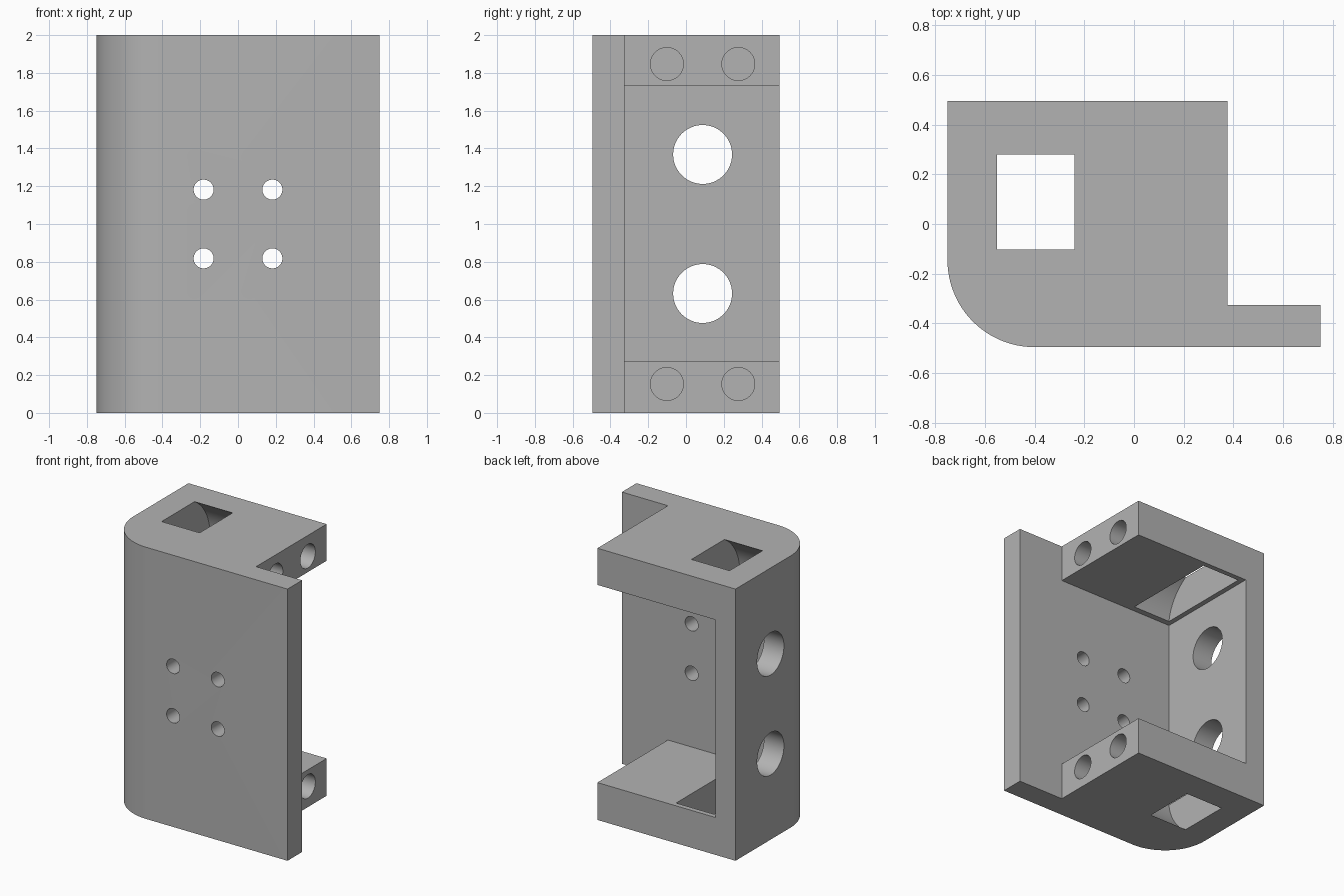
import bpy, bmesh, math
from mathutils import Vector, Matrix

cube = bpy.data.objects.get("Cube")
if cube:
    bpy.data.objects.remove(cube, do_unlink=True)

GREY = (0.45, 0.45, 0.45, 1.0)
mat = bpy.data.materials.new("plain grey")
mat.use_nodes = True
mat.diffuse_color = GREY
mat.node_tree.nodes["Principled BSDF"].inputs["Base Color"].default_value = GREY


def new_object(name, bm):
    bmesh.ops.recalc_face_normals(bm, faces=bm.faces)
    mesh = bpy.data.meshes.new(name)
    bm.to_mesh(mesh)
    bm.free()
    mesh.materials.append(mat)
    obj = bpy.data.objects.new(name, mesh)
    bpy.context.collection.objects.link(obj)
    return obj


def box(name, x, y, z):
    bm = bmesh.new()
    lo, hi = Vector((x[0], y[0], z[0])), Vector((x[1], y[1], z[1]))
    size = hi - lo
    bmesh.ops.create_cube(bm, size=1, matrix=Matrix.Translation((lo + hi) / 2)
                          @ Matrix.Diagonal((size.x, size.y, size.z, 1)))
    return new_object(name, bm)


def rod(name, start, end, radius, sides=64):
    a, b = Vector(start), Vector(end)
    turn = (b - a).to_track_quat('Z', 'Y').to_matrix().to_4x4()
    bm = bmesh.new()
    bmesh.ops.create_cone(bm, cap_ends=True, segments=sides, radius1=radius, radius2=radius,
                          depth=(b - a).length, matrix=Matrix.Translation((a + b) / 2) @ turn)
    return new_object(name, bm)


def apply_boolean(target, tool, operation):
    mod = target.modifiers.new(operation, 'BOOLEAN')
    mod.operation, mod.object, mod.solver = operation, tool, 'EXACT'
    bpy.context.view_layer.objects.active = target
    bpy.ops.object.modifier_apply(modifier=mod.name)
    bpy.data.objects.remove(tool, do_unlink=True)


# Outline with one rounded corner, extruded upright
W, D, H = 0.75, 0.495, 2.0
R = 0.35
STEP, FRONT_IN = 0.375, -0.325
outline = [(STEP, D), (-W, D)]
for i in range(25):
    a = math.pi + i / 24 * math.pi / 2
    outline.append((-W + R + R * math.cos(a), -D + R + R * math.sin(a)))
outline += [(W, -D), (W, FRONT_IN), (STEP, FRONT_IN)]
bm = bmesh.new()
face = bm.faces.new([bm.verts.new((x, y, 0)) for x, y in outline])
top = bmesh.ops.extrude_face_region(bm, geom=[face])
bmesh.ops.translate(bm, vec=(0, 0, H),
                    verts=[v for v in top["geom"] if isinstance(v, bmesh.types.BMVert)])
bracket = new_object("bracket_body", bm)

# Cavity open to the back and the side
LOW, HIGH = 0.275, 1.73
apply_boolean(bracket, box("cavity", (-0.587, 1), (FRONT_IN, 1), (LOW, HIGH)), 'DIFFERENCE')

MID_Y = 0.088
for s in (-1, 1):
    # Wheel clearance slots through the end plates
    z = 1 + s * 0.68
    apply_boolean(bracket, rod("wheel_slot", (-0.55, MID_Y, z), (-0.24, MID_Y, z), 0.373, 96),
                  'DIFFERENCE')
    # Large round holes in the side wall
    z = 1 + s * 0.368
    apply_boolean(bracket, rod("axle_hole", (-1, MID_Y, z), (-0.45, MID_Y, z), 0.156), 'DIFFERENCE')
    for t in (-1, 1):
        # Blind bores in the ends of the plates
        y, z = MID_Y + t * 0.189, 1 + s * 0.847
        apply_boolean(bracket, rod("end_bore", (0, y, z), (0.5, y, z), 0.087), 'DIFFERENCE')
        # Mounting holes in the front wall
        x, z = t * 0.182, 1 + s * 0.182
        apply_boolean(bracket, rod("mounting_hole", (x, -0.6, z), (x, -0.25, z), 0.053, 48),
                      'DIFFERENCE')

# Smooth curves, crisp edges
bpy.ops.object.select_all(action='DESELECT')
bracket.select_set(True)
bpy.context.view_layer.objects.active = bracket
bpy.ops.object.shade_smooth_by_angle(angle=math.radians(30))
